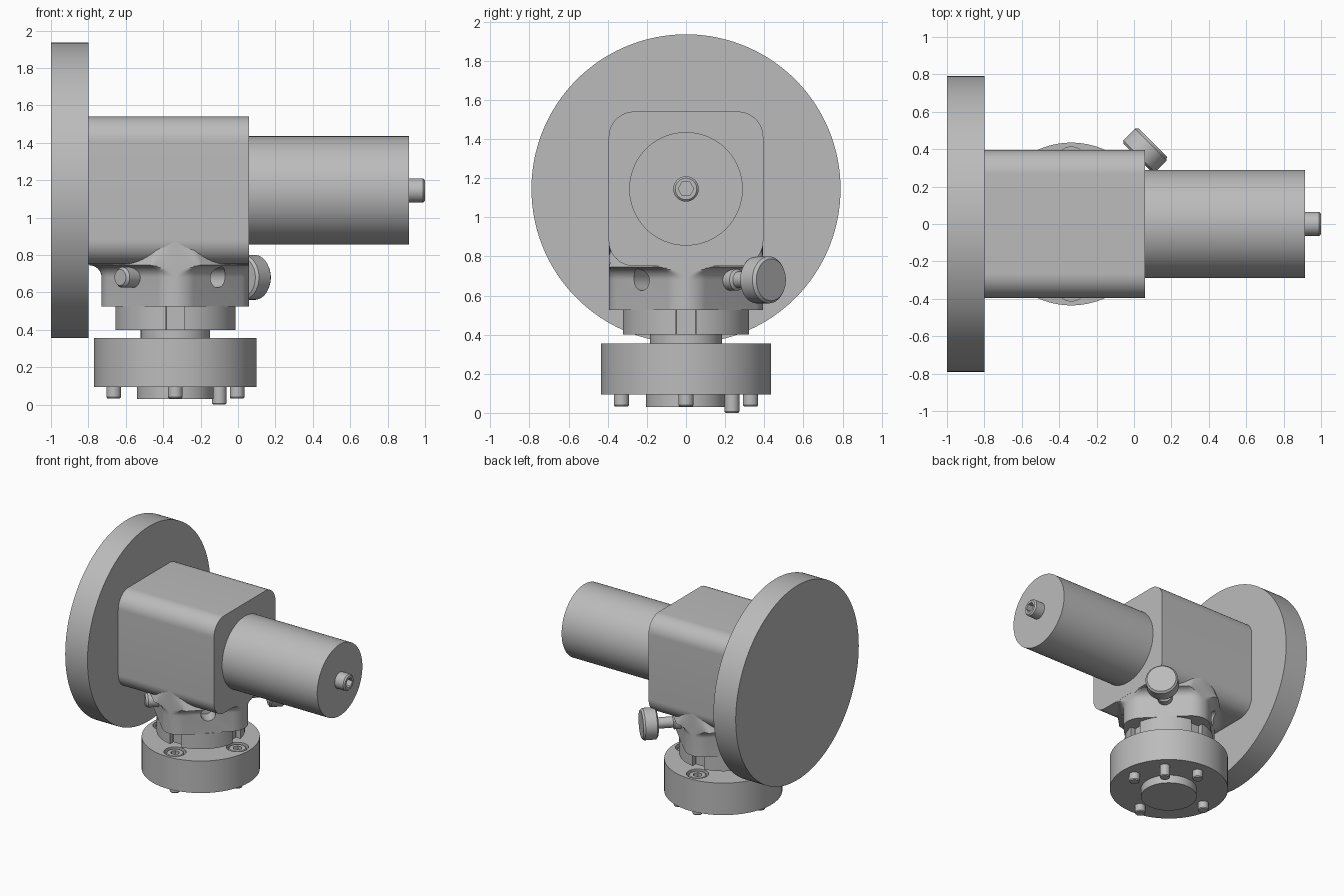
import bpy, bmesh
from math import sin, cos, pi, radians
from mathutils import Vector

if "Cube" in bpy.data.objects:
    bpy.data.objects.remove(bpy.data.objects["Cube"], do_unlink=True)

grey = bpy.data.materials.new("machined_grey")
grey.use_nodes = True
grey.diffuse_color = (0.5, 0.5, 0.5, 1)
grey.node_tree.nodes["Principled BSDF"].inputs["Base Color"].default_value = (0.5, 0.5, 0.5, 1)

UP, RIGHTWARD = (0, 0, 1), (1, 0, 0)
HEAD_Z = 1.145          # height of the main horizontal axis
COL_X = -0.335          # position of the vertical column axis
COLUMN = Vector((COL_X, 0, 0))


def circle(r, n=96):
    return [(r * cos(2 * pi * i / n), r * sin(2 * pi * i / n)) for i in range(n)]


def rounded_square(half, r, turn=0, seg=16):
    pts = []
    for q in range(4):
        mid = radians(45 + 90 * q + turn)
        d = (half - r) * 2 ** 0.5
        for i in range(seg + 1):
            a = mid + radians(-45 + 90 * i / seg)
            pts.append((d * cos(mid) + r * cos(a), d * sin(mid) + r * sin(a)))
    return pts


def loft(name, rings, origin=(0, 0, 0), axis=UP, limit=None):
    """Skin a list of (outline, distance along axis) and cap both ends."""
    rot = Vector(axis).to_track_quat('Z', 'Y')
    bm = bmesh.new()
    loops = []
    for outline, t in rings:
        pts = [Vector(origin) + rot @ Vector((u, v, t)) for u, v in outline]
        if limit:
            pts = [limit(p) for p in pts]
        loops.append([bm.verts.new(p) for p in pts])
    for a, b in zip(loops, loops[1:]):
        n = len(a)
        for i in range(n):
            bm.faces.new((a[i], a[(i + 1) % n], b[(i + 1) % n], b[i]))
    bm.faces.new(loops[0][::-1])
    bm.faces.new(loops[-1])
    bmesh.ops.recalc_face_normals(bm, faces=bm.faces)
    me = bpy.data.meshes.new(name)
    bm.to_mesh(me)
    bm.free()
    me.materials.append(grey)
    ob = bpy.data.objects.new(name, me)
    bpy.context.collection.objects.link(ob)
    return ob


def turned(name, profile, origin=(0, 0, 0), axis=UP, n=96):
    return loft(name, [(circle(r, n), t) for r, t in profile], origin, axis)


def activate(ob):
    bpy.ops.object.select_all(action='DESELECT')
    ob.select_set(True)
    bpy.context.view_layer.objects.active = ob


def cut(ob, cutters):
    for c in cutters:
        m = ob.modifiers.new("cut", 'BOOLEAN')
        m.operation, m.solver, m.object = 'DIFFERENCE', 'EXACT', c
        activate(ob)
        bpy.ops.object.modifier_apply(modifier=m.name)
        bpy.data.objects.remove(c, do_unlink=True)


def around(angle, r, z):
    a = radians(angle)
    return COLUMN + Vector((r * cos(a), r * sin(a), z))


def heading(angle):
    return (cos(radians(angle)), sin(radians(angle)), 0)


# Horizontal head: faceplate, rounded block, barrel and end screw
head = (0, 0, HEAD_Z)
turned("faceplate", [(0.79, -1), (0.79, -0.8)], head, RIGHTWARD, 160)
loft("head_block", [(rounded_square(0.395, 0.13), t) for t in (-0.8, 0.06)], head, RIGHTWARD)
turned("barrel", [(0.29, 0.05), (0.29, 0.915)], head, RIGHTWARD)
end_screw = turned("end_screw", [(0.065, 0.9), (0.065, 0.99), (0.055, 1)], head, RIGHTWARD, 48)
cut(end_screw, [turned("cutter", [(0.04, 0.95), (0.04, 1.1)], head, RIGHTWARD, 6)])


# Neck: diamond-set rounded square, flaring into the block underside
def inside_block(p):
    return Vector((max(-0.8, min(0.0595, p.x)), max(-0.3945, min(0.3945, p.y)), p.z))


flare = [(0, 0.525), (0, 0.68)]
flare += [(0.065 * (1 - cos(a)), 0.68 + 0.065 * sin(a)) for a in (radians(9 * i) for i in range(1, 11))]
flare += [(0.035, 0.8), (0, 0.875)]
neck = loft("neck", [(rounded_square(0.32 + d, 0.139 + d, 45), z) for d, z in flare],
            COLUMN, UP, inside_block)
cut(neck, [turned("cutter", [(0.055, 0.2), (0.055, 0.5)], COLUMN + Vector((0, 0, 0.68)), heading(a), 48)
           for a in (-45, 135)])

# Set screw and clamp knob on opposite neck faces
side = COLUMN + Vector((0, 0, 0.68))
turned("set_screw", [(0.055, 0.28), (0.055, 0.4), (0.043, 0.417)], side, heading(225), 48)
turned("knob_stem", [(0.055, 0.28), (0.055, 0.37), (0.042, 0.38), (0.042, 0.52)], side, heading(45), 48)
turned("clamp_knob", [(0.105, 0.5), (0.12, 0.512), (0.12, 0.6), (0.107, 0.615)], side, heading(45), 64)

# Slotted collar and spindle below the neck
collar = turned("collar", [(0.325, 0.4), (0.325, 0.527)], COLUMN)
cut(collar, [loft("cutter", [(rounded_square(0.05, 0.002, 0, 1), z) for z in (0.35, 0.6)], around(a, 0.33, 0))
             for a in range(0, 360, 90)])
turned("spindle", [(0.185, 0.34), (0.185, 0.41)], COLUMN)

# Mounting flange with counterbores, boss, bolts and locating pin
flange = turned("flange", [(0.435, 0.095), (0.435, 0.355)], COLUMN, UP, 128)
bolt_angles = range(0, 360, 90)
cut(flange, [turned("cutter", [(0.082, 0.3), (0.082, 0.4)], around(a, 0.33, 0), UP, 48) for a in bolt_angles])
turned("centre_boss", [(0.205, 0.03), (0.205, 0.11)], COLUMN)
for a in bolt_angles:
    spot = around(a, 0.33, 0)
    bolt = turned("bolt_head", [(0.066, 0.29), (0.066, 0.342), (0.06, 0.348)], spot, UP, 48)
    cut(bolt, [turned("cutter", [(0.034, 0.315), (0.034, 0.4)], spot, UP, 6)])
    turned("bolt_tip", [(0.034, 0.033), (0.039, 0.04), (0.039, 0.11)], spot, UP, 32)
turned("locating_pin", [(0.033, 0), (0.038, 0.007), (0.038, 0.11)], (-0.1, 0.235, 0), UP, 32)

# Smooth round surfaces while keeping machined edges crisp
for ob in list(bpy.context.scene.objects):
    if ob.type == 'MESH':
        activate(ob)
        bpy.ops.object.shade_smooth_by_angle(angle=radians(30))
